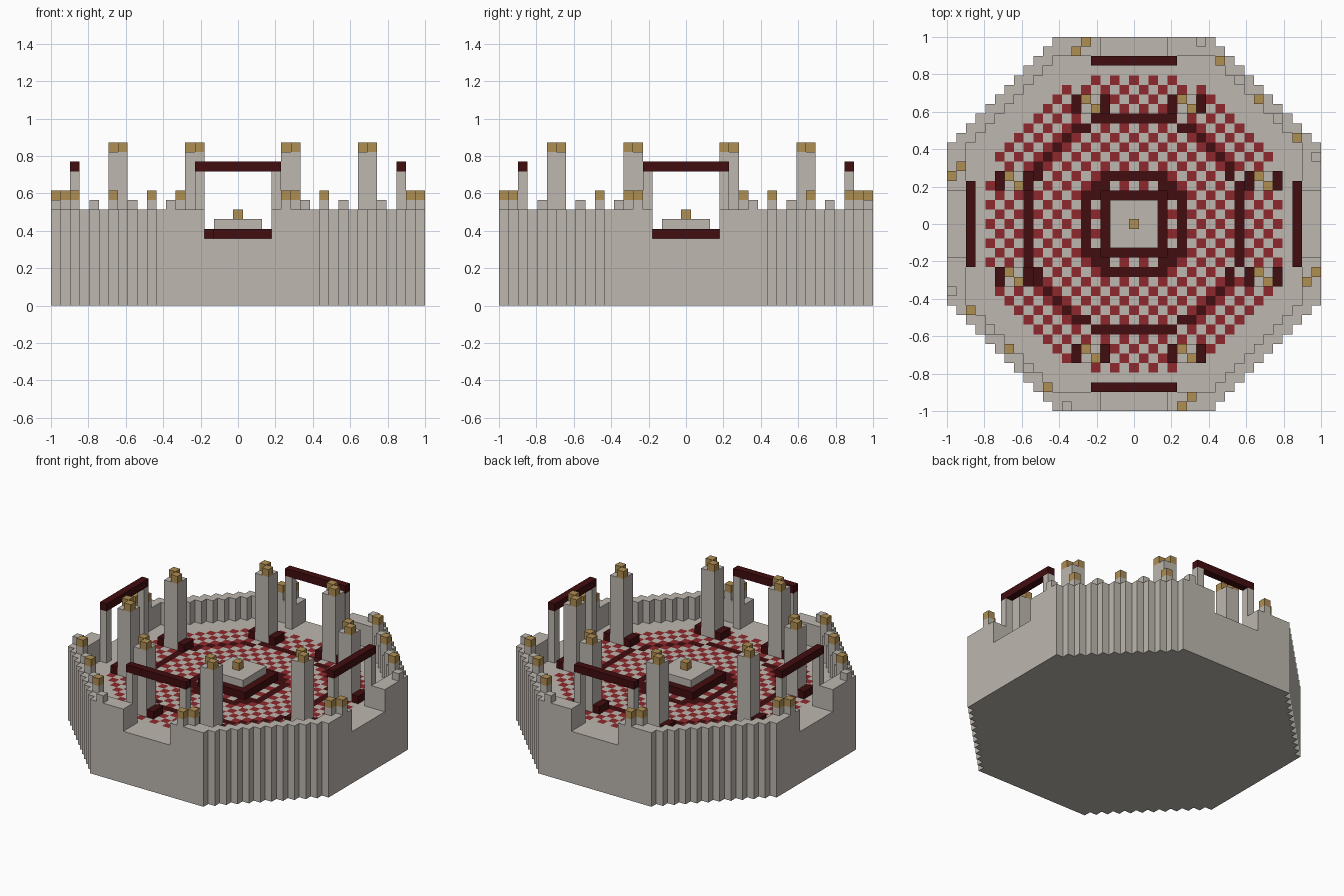
import bpy, bmesh

if "Cube" in bpy.data.objects:
    bpy.data.objects.remove(bpy.data.objects["Cube"], do_unlink=True)

V = 2 / 39              # size of one block
EDGE, CUT = 19, 27      # half width and diagonal limit of the octagon
FLOOR, WALL = 7, 10     # heights in blocks


def material(name, color):
    m = bpy.data.materials.new(name)
    m.use_nodes = True
    m.diffuse_color = (*color, 1)
    bsdf = m.node_tree.nodes["Principled BSDF"]
    bsdf.inputs["Base Color"].default_value = (*color, 1)
    bsdf.inputs["Roughness"].default_value = 0.9
    return m


STONE = material("pale_stone", (0.51, 0.475, 0.43))
RED = material("red_tile", (0.27, 0.022, 0.026))
DARK = material("dark_red", (0.055, 0.004, 0.005))
GOLD = material("gold", (0.43, 0.27, 0.085))


def finish(name, bm, mats):
    mesh = bpy.data.meshes.new(name)
    bmesh.ops.recalc_face_normals(bm, faces=bm.faces)
    bm.to_mesh(mesh)
    bm.free()
    for m in mats:
        mesh.materials.append(m)
    obj = bpy.data.objects.new(name, mesh)
    bpy.context.collection.objects.link(obj)
    return obj


def box(name, x, y, z, mat):
    """Box over inclusive cell ranges x and y, and heights z."""
    bm = bmesh.new()
    bmesh.ops.create_cube(bm, size=1)
    lo = ((x[0] - 0.5) * V, (y[0] - 0.5) * V, z[0] * V)
    hi = ((x[1] + 0.5) * V, (y[1] + 0.5) * V, z[1] * V)
    for v in bm.verts:
        v.co = [hi[i] if v.co[i] > 0 else lo[i] for i in range(3)]
    return finish(name, bm, [mat])


def cube(name, x, y, z, mat):
    return box(name, (x, x), (y, y), (z, z + 1), mat)


# Arena base: stepped octagon with a rim wall and four gate gaps
def height(x, y):
    a, b = abs(x), abs(y)
    if max(a, b) > EDGE or a + b > CUT:
        return 0
    rim = max(a, b) >= EDGE - 1 or a + b >= CUT - 1
    return WALL if rim and min(a, b) > 3 else FLOOR


# Floor pattern: two dark rings over a round checkerboard
def floor_color(x, y):
    d = x * x + y * y
    if int(d ** 0.5) in (5, 11):
        return 2
    return 1 if d <= 250 and (x + y) % 2 else 0


bm = bmesh.new()


def quad(points, index=0):
    f = bm.faces.new([bm.verts.new([c * V for c in p]) for p in points])
    f.material_index = index


cells = range(-EDGE, EDGE + 1)
for x in cells:
    for y in cells:
        h = height(x, y)
        if not h:
            continue
        corners = [(x - .5, y - .5), (x + .5, y - .5), (x + .5, y + .5), (x - .5, y + .5)]
        quad([(*c, h) for c in corners], floor_color(x, y) if h == FLOOR else 0)
        quad([(*c, 0) for c in reversed(corners)])
        # Side faces down to each lower neighbour
        for i, (dx, dy) in enumerate([(0, -1), (1, 0), (0, 1), (-1, 0)]):
            low = height(x + dx, y + dy)
            if low < h:
                p, q = corners[i], corners[(i + 1) % 4]
                quad([(*p, low), (*q, low), (*q, h), (*p, h)])
bmesh.ops.remove_doubles(bm, verts=bm.verts, dist=V / 100)
finish("arena_base", bm, [STONE, RED, DARK])

# Central plinth
box("plinth_base", (-3, 3), (-3, 3), (FLOOR, FLOOR + 1), DARK)
box("plinth_top", (-2, 2), (-2, 2), (FLOOR + 1, FLOOR + 2), STONE)
cube("plinth_finial", 0, 0, FLOOR + 2, GOLD)

# Gateways: two posts and a lintel on each side
for s in (-17, 17):
    for e in (-4, 4):
        box("gate_post", (e, e), (s, s), (FLOOR, 14), STONE)
        box("gate_post", (s, s), (e, e), (FLOOR, 14), STONE)
    box("gate_lintel", (-4, 4), (s, s), (14, 15), DARK)
    box("gate_lintel", (s, s), (-4, 4), (14, 15), DARK)

# Towers with gold caps and dark side blocks
towers = [(x, y) for x in (-5, 5) for y in (-14, 12)]
towers += [(x, y) for x in (-13, 13) for y in (-6, 4)]
for x, y in towers:
    box("tower", (x, x + 1), (y, y + 1), (FLOOR, 16), STONE)
    cube("tower_cap", x, y + 1, 16, GOLD)
    cube("tower_cap", x + 1, y, 16, GOLD)
    for side in (x - 1, x + 2):
        box("tower_side_block", (side, side), (y, y + 1), (FLOOR, FLOOR + 1), DARK)

# Battlements along two opposite diagonals, every other one capped
for s in (-1, 1):
    for i in range(7, 20, 2):
        x, y = s * i, s * (CUT - 1 - i)
        cube("battlement", x, y, WALL, STONE)
        if i % 4 == 1:
            cube("battlement_cap", x, y, WALL + 1, GOLD)
    # Paired capped battlements beside the gates
    for a, b in ((5, 19), (6, 18)):
        for x, y in ((s * a, -s * b), (s * b, -s * a)):
            cube("gate_battlement", x, y, WALL, STONE)
            cube("gate_battlement_cap", x, y, WALL + 1, GOLD)
